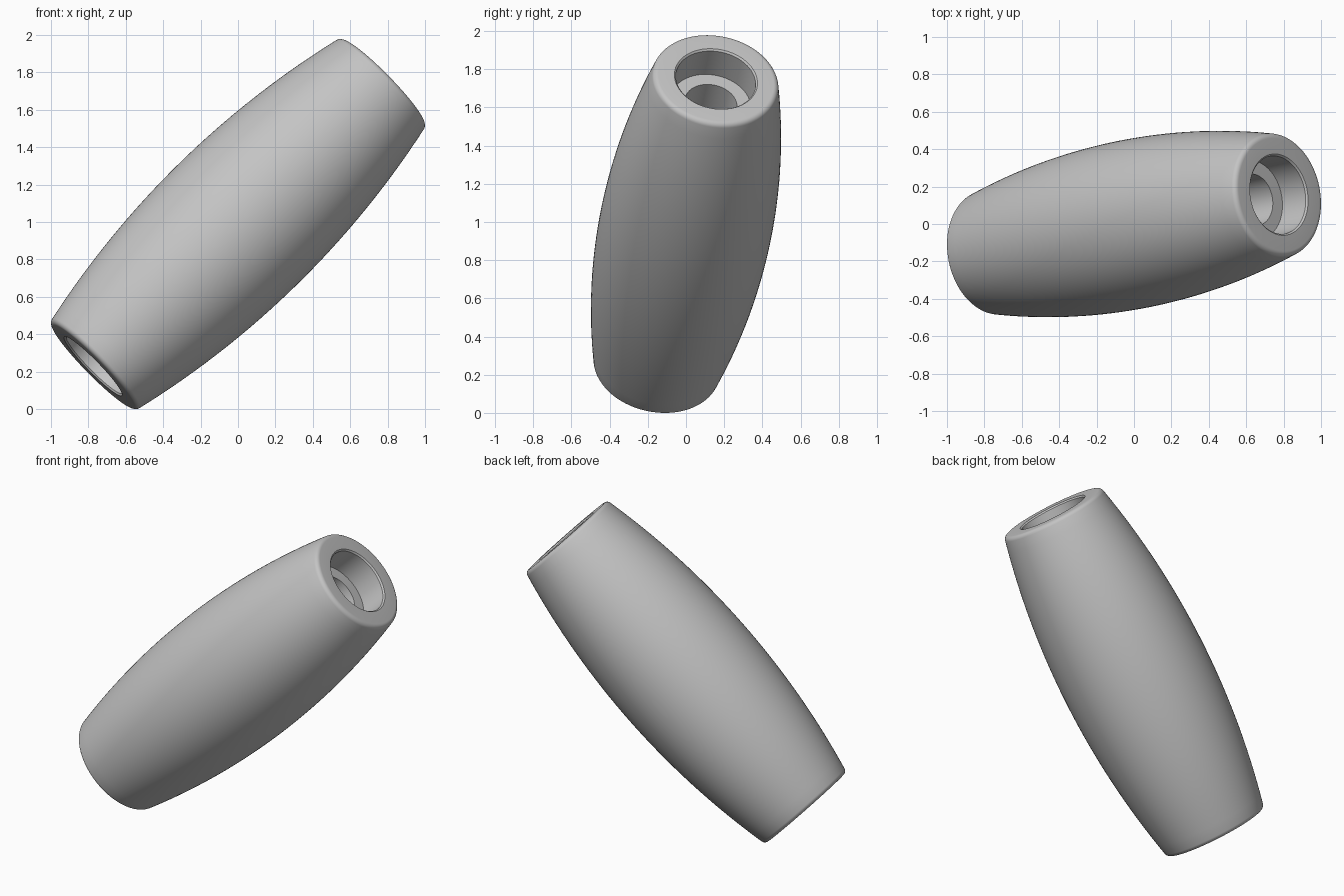
import bpy, bmesh, math
from mathutils import Vector

if "Cube" in bpy.data.objects:
    bpy.data.objects.remove(bpy.data.objects["Cube"])

HALF = 1.097                        # half length along the axis
MID_R, END_R, FILLET = 0.452, 0.335, 0.03
BORE_R, THROUGH_R, BORE_DEPTH, CHAMFER = 0.22, 0.138, 0.185, 0.009
AXIS = Vector((0.7066, 0.143, 0.693))
STEPS = 96


def half_profile():
    """(radius, height) points from the middle of the barrel to inside the bore."""
    start = math.radians(77.5)
    cs, cr = HALF - FILLET, END_R - FILLET
    end_s = cs + FILLET * math.cos(start)
    end_r = cr + FILLET * math.sin(start)
    drop = MID_R - end_r
    big = (end_s ** 2 + drop ** 2) / (2 * drop)
    pts = []
    # bulging outer wall
    for i in range(17):
        s = end_s * i / 16
        pts.append((MID_R - big + math.sqrt(big * big - s * s), s))
    # rounded rim
    for i in range(1, 7):
        a = start * (1 - i / 6)
        pts.append((cr + FILLET * math.sin(a), cs + FILLET * math.cos(a)))
    # chamfered counterbore, shelf and through hole
    pts += [(BORE_R, HALF), (BORE_R - CHAMFER, HALF - CHAMFER),
            (BORE_R - CHAMFER, HALF - BORE_DEPTH),
            (THROUGH_R, HALF - BORE_DEPTH), (THROUGH_R, 0)]
    return pts


# mirror the half profile to make a closed loop
upper = half_profile()
loop = upper + [(r, -s) for r, s in reversed(upper[1:-1])]

bm = bmesh.new()
verts = [bm.verts.new((r, 0, s)) for r, s in loop]
edges = [bm.edges.new((verts[i], verts[(i + 1) % len(verts)])) for i in range(len(verts))]
bmesh.ops.spin(bm, geom=verts + edges, cent=(0, 0, 0), axis=(0, 0, 1),
               angle=math.tau, steps=STEPS, use_merge=True)
bmesh.ops.remove_doubles(bm, verts=bm.verts[:], dist=1e-5)
bmesh.ops.recalc_face_normals(bm, faces=bm.faces[:])
# tilt the axis and stand the barrel on the ground
rot = Vector((0, 0, 1)).rotation_difference(AXIS.normalized()).to_matrix()
bmesh.ops.rotate(bm, verts=bm.verts[:], cent=(0, 0, 0), matrix=rot)
low = min(v.co.z for v in bm.verts)
bmesh.ops.translate(bm, verts=bm.verts[:], vec=(0, 0, -low))

mesh = bpy.data.meshes.new("barrel_sleeve")
bm.to_mesh(mesh)
bm.free()
sleeve = bpy.data.objects.new("barrel_sleeve", mesh)
bpy.context.collection.objects.link(sleeve)

grey = bpy.data.materials.new("plain_grey")
grey.diffuse_color = (0.55, 0.55, 0.55, 1)
grey.use_nodes = True
grey.node_tree.nodes["Principled BSDF"].inputs["Base Color"].default_value = grey.diffuse_color
mesh.materials.append(grey)

bpy.context.view_layer.objects.active = sleeve
sleeve.select_set(True)
bpy.ops.object.shade_smooth_by_angle(angle=math.radians(30))
